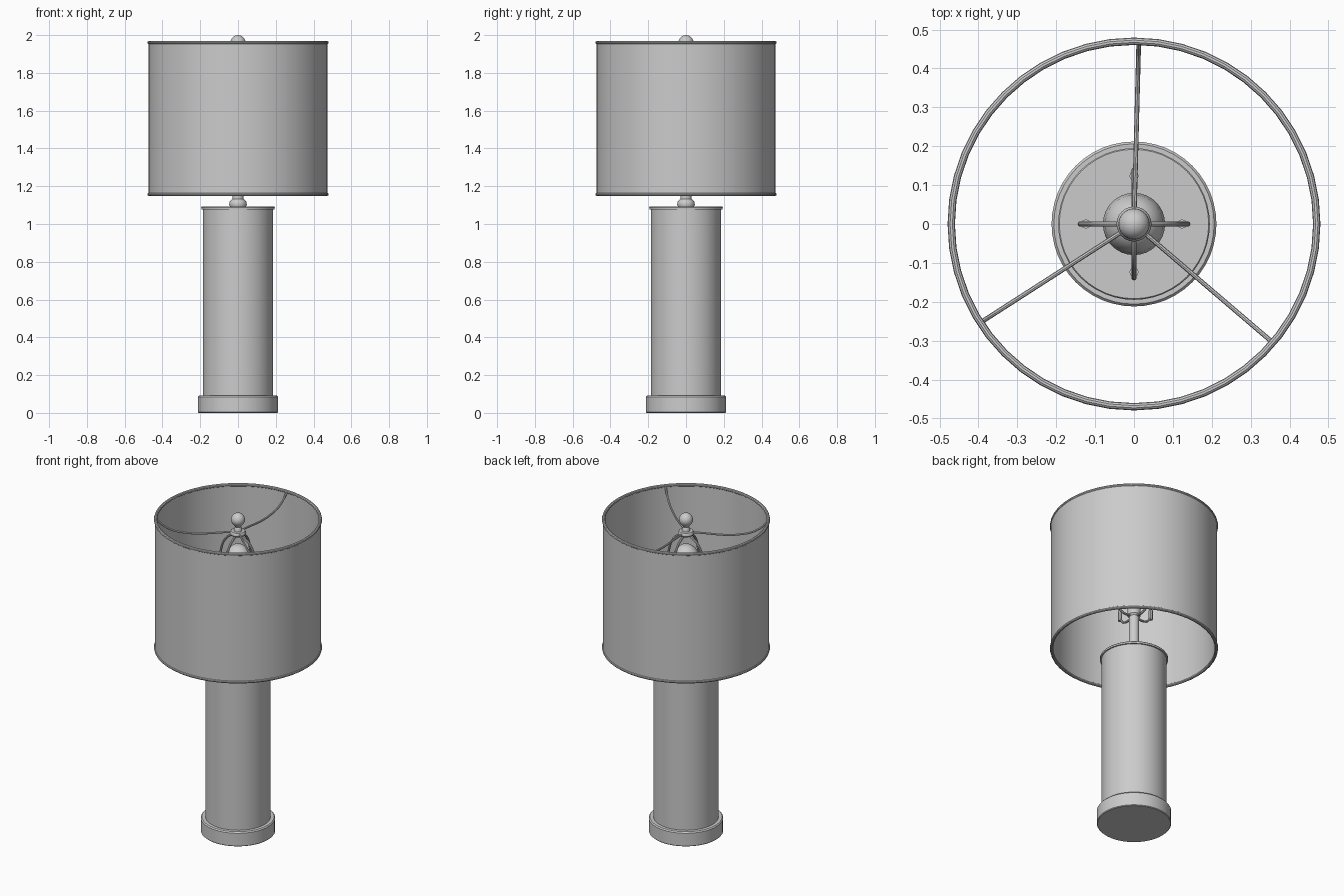
import bpy, bmesh, math
from mathutils import Vector

if "Cube" in bpy.data.objects:
    bpy.data.objects.remove(bpy.data.objects["Cube"])

grey = bpy.data.materials.new("soft grey")
grey.diffuse_color = (0.6, 0.6, 0.6, 1)
grey.use_nodes = True
grey.node_tree.nodes["Principled BSDF"].inputs["Base Color"].default_value = grey.diffuse_color


def finish(ob):
    ob.data.materials.clear()
    ob.data.materials.append(grey)
    bpy.ops.object.select_all(action='DESELECT')
    ob.select_set(True)
    bpy.context.view_layer.objects.active = ob
    bpy.ops.object.shade_smooth_by_angle(angle=math.radians(35))
    return ob


def lathe(name, profile, segments=48, closed=False):
    """Revolve (radius, z) points around the z axis."""
    bm = bmesh.new()
    verts = [bm.verts.new((r, 0, z)) for r, z in profile]
    edges = [bm.edges.new(p) for p in zip(verts, verts[1:])]
    if closed:
        edges.append(bm.edges.new((verts[-1], verts[0])))
    bmesh.ops.spin(bm, geom=verts + edges, cent=(0, 0, 0), axis=(0, 0, 1),
                   angle=math.tau, steps=segments)
    bmesh.ops.remove_doubles(bm, verts=bm.verts, dist=0.0002)
    bmesh.ops.recalc_face_normals(bm, faces=bm.faces)
    mesh = bpy.data.meshes.new(name)
    bm.to_mesh(mesh)
    bm.free()
    ob = bpy.data.objects.new(name, mesh)
    bpy.context.collection.objects.link(ob)
    return finish(ob)


def wire(name, points, radius, angle=0, smooth=True):
    """Round wire through (radius, z) points in a vertical plane at an angle."""
    curve = bpy.data.curves.new(name, 'CURVE')
    curve.dimensions = '3D'
    curve.bevel_depth = radius
    curve.bevel_resolution = 2
    curve.use_fill_caps = True
    curve.resolution_u = 6
    pts = [Vector((r * math.cos(angle), r * math.sin(angle), z)) for r, z in points]
    spline = curve.splines.new('BEZIER' if smooth else 'POLY')
    if smooth:
        spline.bezier_points.add(len(pts) - 1)
        for bp, p in zip(spline.bezier_points, pts):
            bp.co = p
            bp.handle_left_type = bp.handle_right_type = 'AUTO'
    else:
        spline.points.add(len(pts) - 1)
        for sp, p in zip(spline.points, pts):
            sp.co = (*p, 1)
    ob = bpy.data.objects.new(name, curve)
    bpy.context.collection.objects.link(ob)
    bpy.ops.object.select_all(action='DESELECT')
    ob.select_set(True)
    bpy.context.view_layer.objects.active = ob
    bpy.ops.object.convert(target='MESH')
    return finish(bpy.context.object)


# Foot and column
lathe("base", [(0, 0), (0.208, 0), (0.212, 0.004), (0.212, 0.084),
               (0.206, 0.091), (0, 0.091)])
lathe("column", [(0, 0.08), (0.186, 0.08), (0.186, 1.08), (0, 1.08)])
lathe("column_cap", [(0, 1.078), (0.194, 1.078), (0.195, 1.088),
                     (0.192, 1.092), (0, 1.092)])

# Neck, stem and socket
lathe("stem", [(0, 1.09), (0.042, 1.09), (0.047, 1.103), (0.044, 1.118),
               (0.03, 1.132), (0.03, 1.36), (0.038, 1.37), (0.038, 1.48),
               (0.03, 1.49), (0, 1.49)], 24)

# Bulb
lathe("bulb", [(0, 1.48), (0.034, 1.48), (0.036, 1.54), (0.055, 1.60),
               (0.073, 1.65), (0.08, 1.70), (0.074, 1.74), (0.058, 1.773),
               (0.031, 1.795), (0, 1.80)], 32)

# Crossed harps: four legs with sleeves and saddle arms
for i in range(4):
    a = i * math.pi / 2
    wire("harp_leg", [(0.12, 1.42), (0.138, 1.58), (0.125, 1.71),
                      (0.085, 1.82), (0.02, 1.868)], 0.007, a)
    wire("harp_sleeve", [(0.124, 1.39), (0.124, 1.45)], 0.012, a, False)
    wire("saddle_arm", [(0.0, 1.365), (0.09, 1.365), (0.122, 1.40)], 0.007, a)

# Hub and finial
lathe("spider_hub", [(0, 1.865), (0.04, 1.865), (0.045, 1.872),
                     (0.045, 1.882), (0.04, 1.89), (0, 1.89)], 24)
ball = [(0.04 * math.sin(t), 1.96 - 0.04 * math.cos(t))
        for t in [math.pi * k / 12 for k in range(3, 13)]]
lathe("finial", [(0, 1.885), (0.022, 1.885), (0.022, 1.905), (0.016, 1.915)]
      + ball, 24)

# Spider arms: level, then rising to the shade rim
for degrees in (88.5, 212.7, 319.5):
    wire("spider_arm", [(0.03, 1.88), (0.33, 1.875), (0.42, 1.91),
                        (0.468, 1.955)], 0.006, math.radians(degrees))

# Drum shade wall with rolled rims
lathe("shade", [(0.475, 1.155), (0.475, 1.962), (0.467, 1.962),
                (0.467, 1.155)], 48, True)
for z in (1.157, 1.96):
    ring = [(0.47 + 0.0095 * math.cos(t), z + 0.0095 * math.sin(t))
            for t in [math.tau * k / 10 for k in range(10)]]
    lathe("shade_rim", ring, 48, True)
